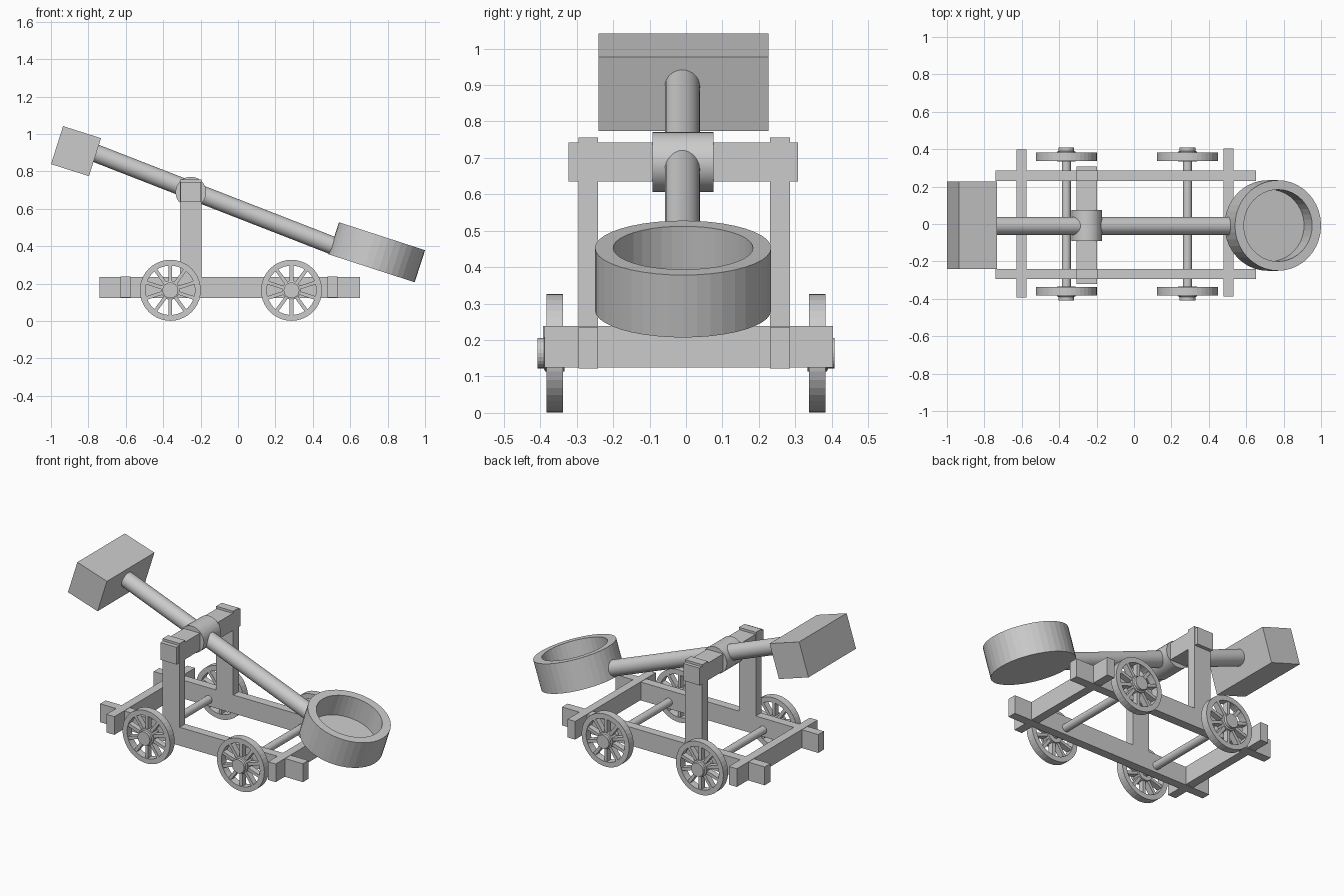
import bpy, bmesh
from math import sin, cos, tau, radians, atan2
from mathutils import Vector, Matrix

if "Cube" in bpy.data.objects:
    bpy.data.objects.remove(bpy.data.objects["Cube"])


def finish(name, bm, smooth=False):
    bmesh.ops.remove_doubles(bm, verts=bm.verts, dist=1e-5)
    bmesh.ops.recalc_face_normals(bm, faces=bm.faces)
    me = bpy.data.meshes.new(name)
    bm.to_mesh(me)
    bm.free()
    ob = bpy.data.objects.new(name, me)
    bpy.context.collection.objects.link(ob)
    if smooth:
        bpy.ops.object.select_all(action='DESELECT')
        ob.select_set(True)
        bpy.context.view_layer.objects.active = ob
        bpy.ops.object.shade_smooth_by_angle(angle=radians(35))
    return ob


def add_box(bm, lo, hi, m=Matrix()):
    lo, hi = Vector(lo), Vector(hi)
    mat = m @ Matrix.Translation((lo + hi) / 2) @ Matrix.Diagonal((*(hi - lo), 1))
    bmesh.ops.create_cube(bm, size=1, matrix=mat)


def box(name, lo, hi, m=Matrix()):
    bm = bmesh.new()
    add_box(bm, lo, hi, m)
    return finish(name, bm)


def add_lathe(bm, profile, m, n, closed=False):
    """Spin (radius, height) points about local z."""
    rings = [[bm.verts.new(m @ Vector((r * cos(tau * i / n), r * sin(tau * i / n), h)))
              for i in range(n)] for r, h in profile]
    pairs = list(zip(rings, rings[1:]))
    if closed:
        pairs.append((rings[-1], rings[0]))
    for a, b in pairs:
        for i in range(n):
            j = (i + 1) % n
            bm.faces.new((a[i], a[j], b[j], b[i]))
    bmesh.ops.remove_doubles(bm, verts=bm.verts, dist=1e-5)


def rod(name, p, q, r, n=32, smooth=True):
    p, q = Vector(p), Vector(q)
    m = Matrix.Translation(p) @ (q - p).to_track_quat('Z', 'Y').to_matrix().to_4x4()
    length = (q - p).length
    bm = bmesh.new()
    add_lathe(bm, [(0, 0), (r, 0), (r, length), (0, length)], m, n)
    return finish(name, bm, smooth)


# chassis rails and uprights
for side, y0, y1 in (("right", -0.295, -0.241), ("left", 0.23, 0.285)):
    box(side + "_rail", (-0.74, y0, 0.122), (0.652, y1, 0.236))
    box(side + "_post", (-0.311, y0, 0.13), (-0.194, y1, 0.756))

# cross beams
box("rear_cross_beam", (-0.628, -0.393, 0.125), (-0.574, 0.398, 0.238))
box("front_cross_beam", (0.479, -0.388, 0.125), (0.531, 0.404, 0.238))
box("top_beam", (-0.308, -0.322, 0.635), (-0.197, 0.307, 0.742))

# pivot and throwing arm
rod("pivot_drum", (-0.252, -0.092, 0.689), (-0.252, 0.076, 0.689), 0.082)
rod("throwing_arm", (-0.80, -0.01, 0.912), (0.53, -0.01, 0.394), 0.048)

# counterweight
tilt = Matrix.Rotation(radians(17.6), 4, 'Y')
box("counterweight", (-0.1065, -0.233, -0.1065), (0.1065, 0.233, 0.1065),
    Matrix.Translation((-0.866, -0.007, 0.908)) @ tilt)

# bucket: origin at the rim centre
bm = bmesh.new()
add_lathe(bm, [(0, -0.18), (0.242, -0.18), (0.242, 0), (0.192, 0), (0.192, -0.14), (0, -0.14)],
          Matrix.Translation((0.77, -0.008, 0.453)) @ Matrix.Rotation(radians(18), 4, 'Y'), 40)
finish("bucket", bm)


# axles and spoked wheels
def wheel(name, x, side):
    z = 0.164
    # local z points outward along the axle
    m = Matrix.Translation((x, 0, z)) @ Matrix.Rotation(radians(-90 * side), 4, 'X')
    bm = bmesh.new()
    add_lathe(bm, [(0.132, 0.337), (0.163, 0.337), (0.163, 0.383), (0.132, 0.383)], m, 40, True)
    finish(name + "_rim", bm)
    bm = bmesh.new()
    add_lathe(bm, [(0, 0.333), (0.05, 0.333), (0.05, 0.387), (0.042, 0.39),
                   (0.042, 0.408), (0, 0.408)], m, 24)
    finish(name + "_hub", bm)
    bm = bmesh.new()
    for i in range(10):
        add_box(bm, (0.03, -0.0095, 0.343), (0.14, 0.0095, 0.379),
                m @ Matrix.Rotation(tau * (i + 0.5) / 10, 4, 'Z'))
    finish(name + "_spokes", bm)


for end, x in (("rear", -0.362), ("front", 0.286)):
    rod(end + "_axle", (x, -0.39, 0.164), (x, 0.39, 0.164), 0.024, 24)
    wheel(end + "_right_wheel", x, -1)
    wheel(end + "_left_wheel", x, 1)
